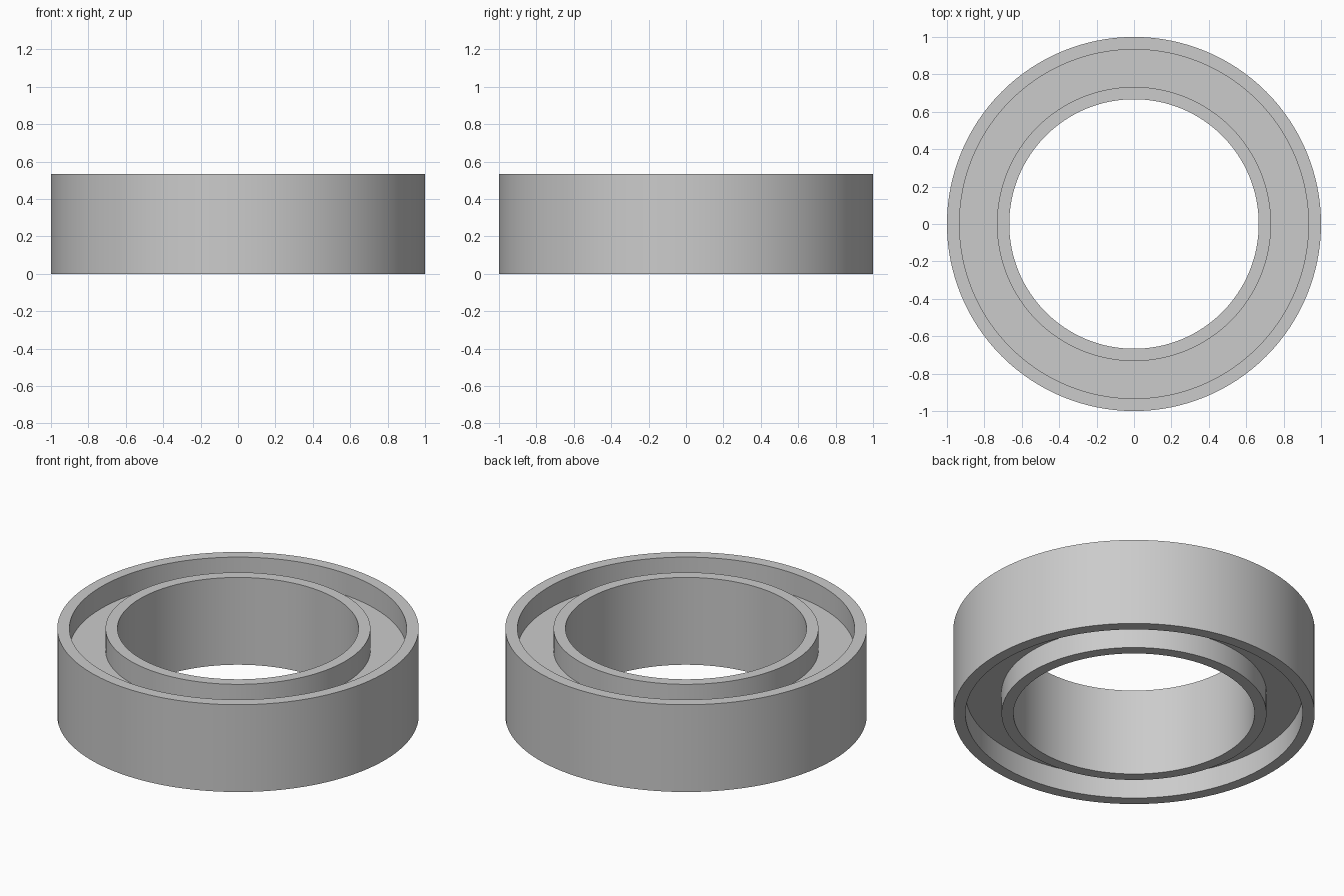
import bpy
import bmesh
import math
from mathutils import Vector

cube = bpy.data.objects.get("Cube")
if cube:
    bpy.data.objects.remove(cube, do_unlink=True)

HEIGHT = 0.533
RECESS = 0.133
OUTER, OUTER_LIP = 1.0, 0.933
INNER_LIP, BORE = 0.733, 0.667
SEGMENTS = 128

# Plain grey metal
steel = bpy.data.materials.new("steel_grey")
steel.use_nodes = True
grey = (0.6, 0.6, 0.6, 1.0)
steel.diffuse_color = grey
steel.node_tree.nodes["Principled BSDF"].inputs["Base Color"].default_value = grey


def lathe(name, profile, material):
    """Revolve a closed (radius, z) profile around the z axis."""
    bm = bmesh.new()
    verts = [bm.verts.new((r, 0, z)) for r, z in profile]
    edges = [bm.edges.new((v, verts[(i + 1) % len(verts)])) for i, v in enumerate(verts)]
    bmesh.ops.spin(bm, geom=verts + edges, cent=Vector(), axis=Vector((0, 0, 1)),
                   angle=math.tau, steps=SEGMENTS, use_merge=True)
    bmesh.ops.remove_doubles(bm, verts=bm.verts, dist=1e-5)
    bmesh.ops.recalc_face_normals(bm, faces=bm.faces)
    mesh = bpy.data.meshes.new(name)
    bm.to_mesh(mesh)
    bm.free()
    mesh.materials.append(material)
    obj = bpy.data.objects.new(name, mesh)
    bpy.context.collection.objects.link(obj)
    bpy.ops.object.select_all(action="DESELECT")
    obj.select_set(True)
    bpy.context.view_layer.objects.active = obj
    bpy.ops.object.shade_smooth_by_angle(angle=math.radians(30))
    return obj


# Half section: outer race, recessed shield and inner race, same above and below
upper = [(OUTER, HEIGHT), (OUTER_LIP, HEIGHT), (OUTER_LIP, HEIGHT - RECESS),
         (INNER_LIP, HEIGHT - RECESS), (INNER_LIP, HEIGHT), (BORE, HEIGHT)]
lower = [(r, HEIGHT - z) for r, z in reversed(upper)]
lathe("bearing_ring", upper + lower, steel)
